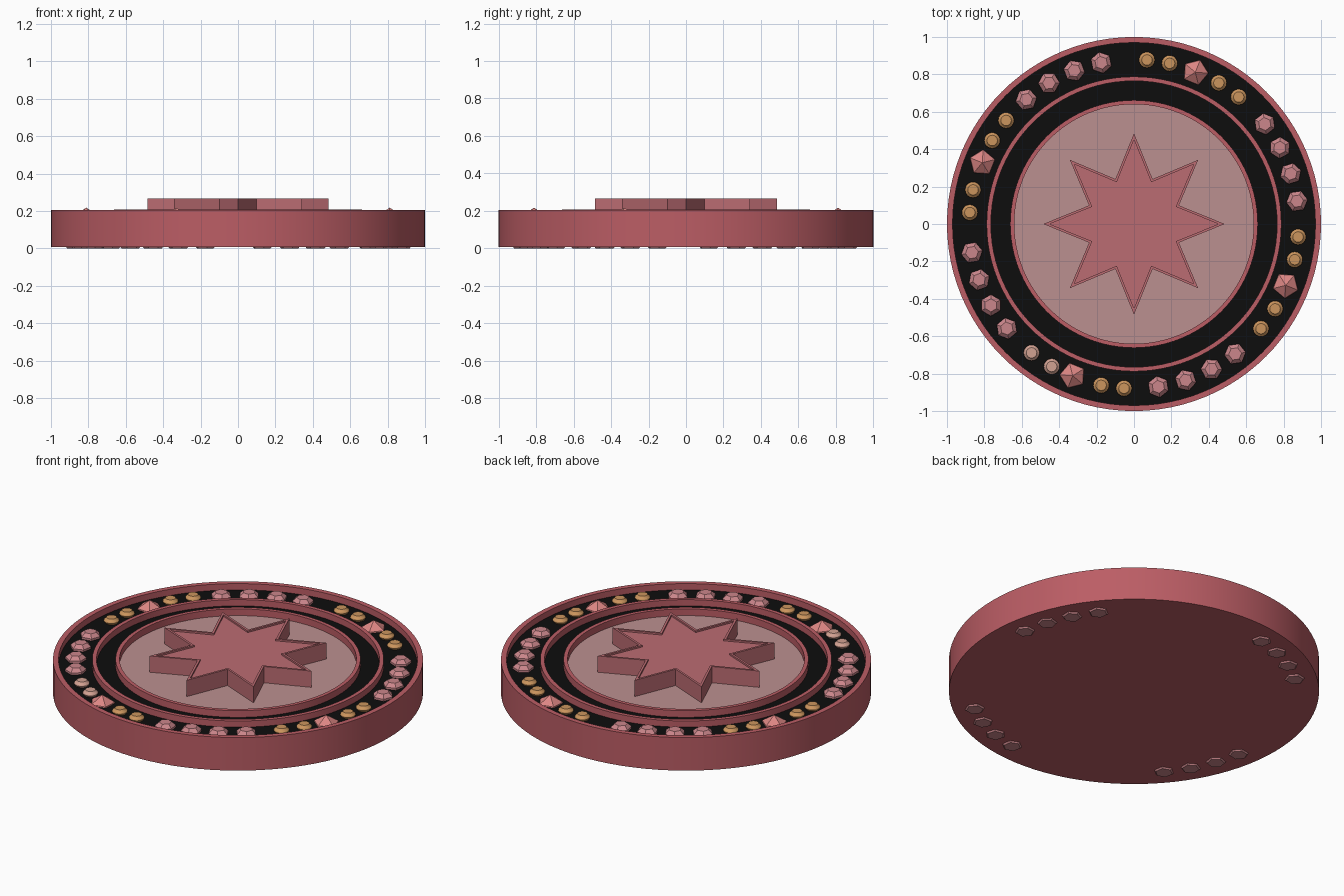
import bpy, bmesh
from math import sin, cos, radians, pi

if "Cube" in bpy.data.objects:
    bpy.data.objects.remove(bpy.data.objects["Cube"])


def material(name, rgb):
    m = bpy.data.materials.new(name)
    m.diffuse_color = (*rgb, 1)
    m.use_nodes = True
    m.node_tree.nodes["Principled BSDF"].inputs["Base Color"].default_value = m.diffuse_color
    return m


RED = material("red", (0.50, 0.11, 0.13))
BLACK = material("black", (0.004, 0.004, 0.004))
PALE = material("pale_pink", (0.50, 0.28, 0.28))
STAR = material("star_rose", (0.50, 0.15, 0.17))
PINK = material("gem_pink", (0.60, 0.24, 0.26))
CORAL = material("gem_coral", (0.72, 0.24, 0.23))
GOLD = material("gold", (0.60, 0.30, 0.11))
BLUSH = material("blush", (0.65, 0.36, 0.29))


def finish(bm, name, mat, loc=(0, 0, 0), rot=0, smooth=False):
    bmesh.ops.recalc_face_normals(bm, faces=bm.faces)
    me = bpy.data.meshes.new(name)
    bm.to_mesh(me)
    bm.free()
    me.materials.append(mat)
    ob = bpy.data.objects.new(name, me)
    bpy.context.collection.objects.link(ob)
    ob.location = loc
    ob.rotation_euler.z = rot
    if smooth:
        bpy.ops.object.select_all(action='DESELECT')
        ob.select_set(True)
        bpy.context.view_layer.objects.active = ob
        bpy.ops.object.shade_smooth_by_angle(angle=radians(30))
    return ob


def lathe(name, profile, mat, n=96, closed=False, smooth=True, **kw):
    """Turn an (r, z) profile about z; open ends are capped flat."""
    bm = bmesh.new()
    rings = [[bm.verts.new((r * cos(2 * pi * i / n), r * sin(2 * pi * i / n), z))
              for i in range(n)] for r, z in profile]
    pairs = list(zip(rings, rings[1:]))
    if closed:
        pairs.append((rings[-1], rings[0]))
    for a, b in pairs:
        for i in range(n):
            j = (i + 1) % n
            bm.faces.new((a[i], a[j], b[j], b[i]))
    if not closed:
        bm.faces.new(rings[0])
        bm.faces.new(rings[-1])
    return finish(bm, name, mat, smooth=smooth, **kw)


def ring(name, r0, r1, z0, z1, mat):
    lathe(name, [(r0, z0), (r1, z0), (r1, z1), (r0, z1)], mat, closed=True)


def polar(r, deg, z=0):
    return (r * cos(radians(deg)), r * sin(radians(deg)), z)


# Disc body with raised outer rim, black inlay and two thin raised rings
lathe("disc_body", [(1.0, 0.008), (1.0, 0.205), (0.97, 0.205), (0.97, 0.16)], RED)
ring("black_inlay", 0.65, 0.972, 0.155, 0.168, BLACK)
ring("middle_ring", 0.765, 0.788, 0.155, 0.205, RED)
ring("inner_ring", 0.64, 0.662, 0.155, 0.208, RED)
lathe("centre_plate", [(0.645, 0.155), (0.645, 0.168)], PALE)

# Eight-pointed star with a thin lip around a shallow recess
bm = bmesh.new()
loops = []
for s, z in ((1, 0.16), (1, 0.265), (0.93, 0.265), (0.93, 0.255)):
    loops.append([bm.verts.new(polar(s * (0.26 if i % 2 else 0.485), i * 22.5, z))
                  for i in range(16)])
for a, b in zip(loops, loops[1:]):
    for i in range(16):
        j = (i + 1) % 16
        bm.faces.new((a[i], a[j], b[j], b[i]))
bm.faces.new(loops[0])
bm.faces.new(loops[-1])
finish(bm, "star", STAR)

# Four repeating sectors of set stones
hex_profile = [(0.047, 0.0), (0.058, 0.012), (0.058, 0.18), (0.035, 0.2)]
stud_profile = [(0.03, 0.16), (0.043, 0.18), (0.041, 0.186), (0.031, 0.194), (0.028, 0.2)]
for k, (hex_start, stud_shift) in enumerate(((8, 0), (101.5, 0.5), (190, 1), (278.5, 0))):
    # hexagonal stones that pass right through the disc
    for i in range(4):
        a = hex_start + 9.8 * i
        lathe(f"hex_stone_{k}_{i}", hex_profile, PINK, n=6, smooth=False,
              loc=polar(0.88, a), rot=radians(a))
    # round studs on both sides of the large stone
    for i, d in enumerate((50.5, 59, 77.5, 85.5)):
        a = d + 90 * k + stud_shift
        lathe(f"stud_{k}_{i}", stud_profile, BLUSH if k == 2 and i > 3 or
              (k == 2 and i < 2) else GOLD, n=16, loc=polar(0.88, a - 0))
    # large faceted stone
    a = 68 + 90 * k
    bm = bmesh.new()
    bmesh.ops.create_icosphere(bm, subdivisions=1, radius=0.077)
    finish(bm, f"large_stone_{k}", CORAL, loc=polar(0.875, a, 0.14), rot=radians(a))
